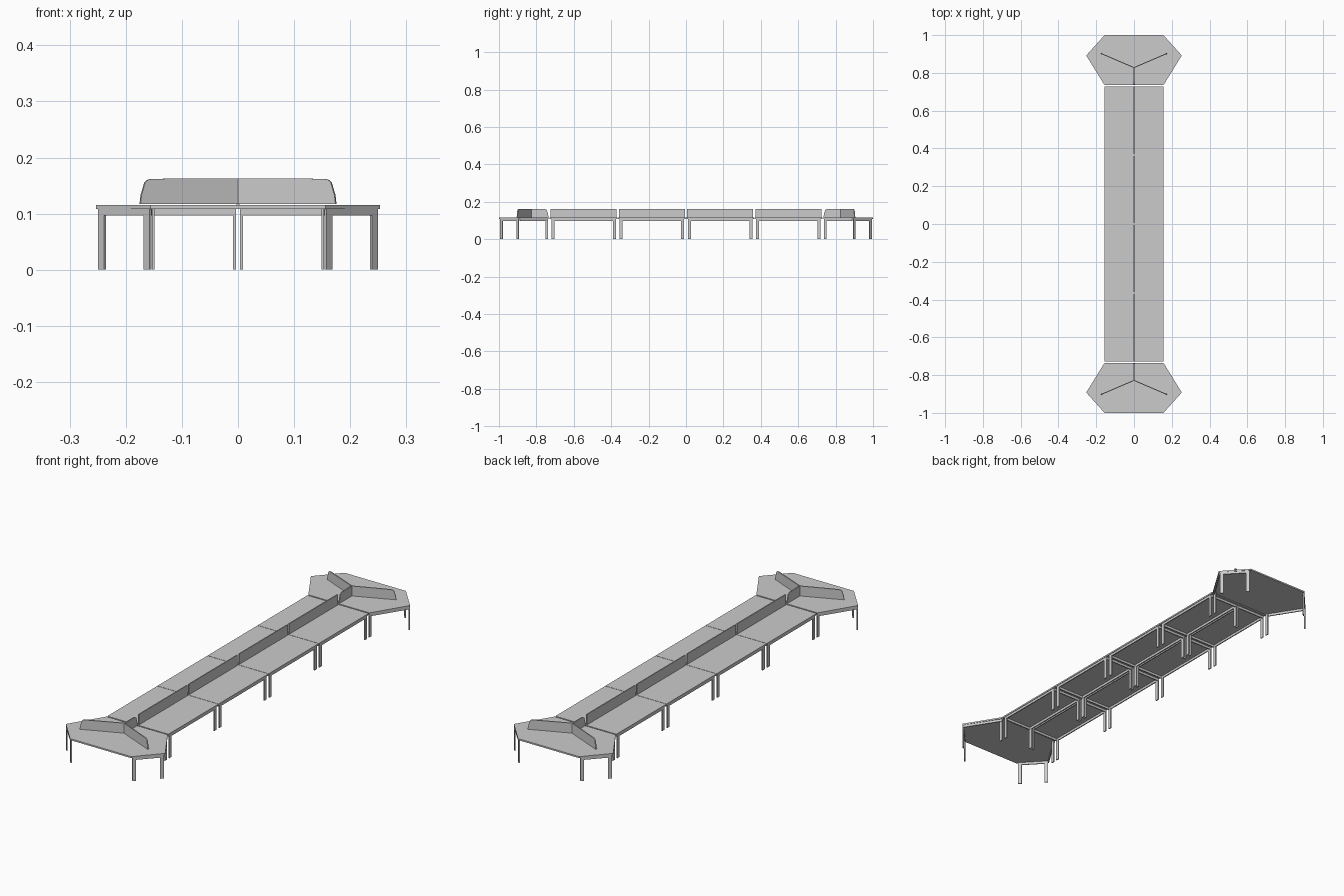
import bpy, bmesh, math
from mathutils import Vector

cube = bpy.data.objects.get("Cube")
if cube:
    bpy.data.objects.remove(cube, do_unlink=True)

grey = bpy.data.materials.new("light grey")
grey.use_nodes = True
colour = (0.6, 0.6, 0.6, 1)
grey.diffuse_color = colour
grey.node_tree.nodes["Principled BSDF"].inputs["Base Color"].default_value = colour

TOP, SLAB, RAIL = 0.115, 0.108, 0.097
THICK, LEG_W = 0.005, 0.016
MODULE, HALF_W = 0.365, 0.156


def prism(name, points, offset):
    """Solid made by pushing a flat outline along an offset."""
    bm = bmesh.new()
    base = bm.faces.new([bm.verts.new(p) for p in points])
    out = bmesh.ops.extrude_face_region(bm, geom=[base])
    moved = [v for v in out["geom"] if isinstance(v, bmesh.types.BMVert)]
    bmesh.ops.translate(bm, vec=offset, verts=moved)
    bmesh.ops.recalc_face_normals(bm, faces=bm.faces)
    mesh = bpy.data.meshes.new(name)
    bm.to_mesh(mesh)
    bm.free()
    mesh.materials.append(grey)
    obj = bpy.data.objects.new(name, mesh)
    bpy.context.collection.objects.link(obj)
    return obj


def panel(name, a, b, profile, thick):
    """Upright panel from a to b; profile holds (distance, height) pairs."""
    a, b = Vector((*a, 0)), Vector((*b, 0))
    d = (b - a).normalized()
    n = Vector((-d.y, d.x, 0)) * thick
    return prism(name, [a + d * s + Vector((0, 0, z)) - n / 2 for s, z in profile], n)


def bar(name, a, b, z0, z1):
    length = (Vector(b) - Vector(a)).length
    return panel(name, a, b, [(0, z0), (length, z0), (length, z1), (0, z1)], THICK)


def frame(name, a, b):
    """Two flat legs joined by a rail under the top."""
    a, b = Vector(a), Vector(b)
    d = (b - a).normalized() * LEG_W
    bar(name + "_rail", a, b, RAIL, SLAB)
    bar(name + "_leg", a, a + d, 0, RAIL)
    bar(name + "_leg", b - d, b, 0, RAIL)


def slab(name, outline):
    prism(name, [(x, y, SLAB) for x, y in outline], (0, 0, TOP - SLAB))


# Two rows of four desks with a shared line of screens
for i in range(4):
    y0 = (i - 2) * MODULE + 0.001
    y1 = y0 + MODULE - 0.002
    for side in (-1, 1):
        inner, outer = side * 0.001, side * HALF_W
        slab("desk_top", [(inner, y0), (outer, y0), (outer, y1), (inner, y1)])
        for x in (side * 0.006, side * 0.151):
            frame("desk_frame", (x, y0 + 0.009), (x, y1 - 0.009))
        for y in (y0 + 0.012, y1 - 0.012):
            bar("desk_cross_rail", (side * 0.006, y), (side * 0.151, y), RAIL, SLAB)
    bar("desk_screen", (0, y0 + 0.005), (0, y1 - 0.005), TOP, 0.163)

# Six-sided table with a three-way screen at each end
for end in (-1, 1):
    half = [(HALF_W, 0.735), (0.253, 0.892), (HALF_W, 1.0)]
    outline = half + [(-x, y) for x, y in reversed(half)]
    slab("end_top", [(x, y * end) for x, y in outline])
    for side in (-1, 1):
        def place(x, y):
            return (x * side, y * end)
        frame("end_frame", place(0.156, 0.992), place(0.248, 0.894))
        bar("end_side_rail", place(0.151, 0.738), place(0.247, 0.89), RAIL, SLAB)
        bar("end_inner_leg", place(0.151, 0.737), place(0.151, 0.752), 0, SLAB)
        # Wing screen with a softened free corner
        tip = 0.19
        panel("wing_screen", place(0, 0.828), place(0.175, 0.903),
              [(0, 0.117), (tip, 0.117), (tip - 0.002, 0.133), (tip - 0.009, 0.155),
               (tip - 0.014, 0.16), (tip - 0.022, 0.162), (0, 0.163)], THICK)
    panel("stem_screen", (0, end * 0.828), (0, end * 0.735),
          [(0, 0.117), (0.093, 0.117), (0.09, 0.135), (0.084, 0.156),
           (0.074, 0.162), (0, 0.163)], THICK)
